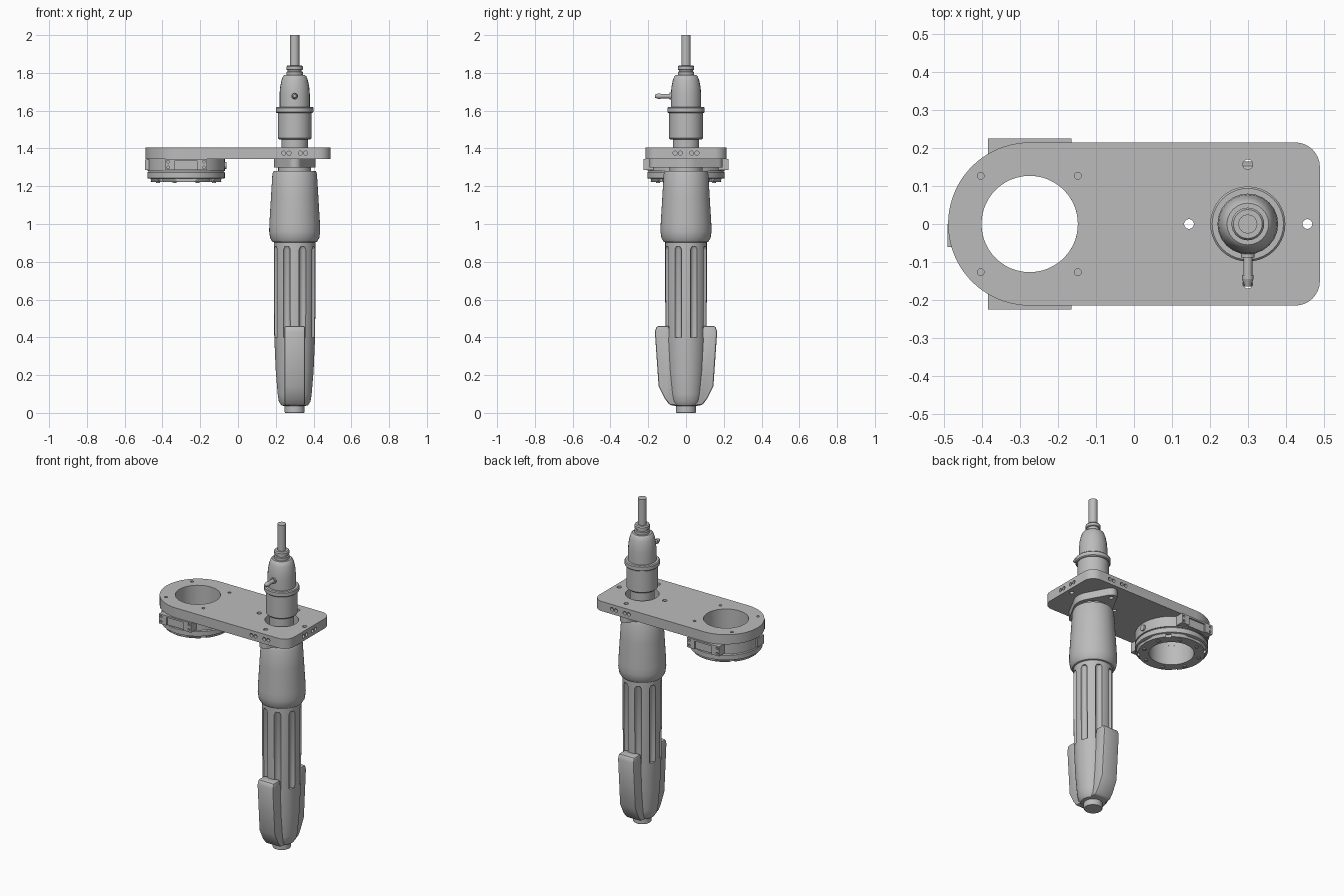
import bpy, bmesh
from math import sin, cos, pi, radians
from mathutils import Matrix, Vector

if "Cube" in bpy.data.objects:
    bpy.data.objects.remove(bpy.data.objects["Cube"])

grey = bpy.data.materials.new("satin_grey")
grey.use_nodes = True
grey.diffuse_color = (0.5, 0.5, 0.5, 1)
bsdf = next(n for n in grey.node_tree.nodes if n.type == 'BSDF_PRINCIPLED')
bsdf.inputs["Base Color"].default_value = (0.5, 0.5, 0.5, 1)

parts = []
TOOL = (0.3, 0)      # axis of the hand tool
RING = (-0.275, 0)   # axis of the adapter ring


def finish(bm, name, helper=False):
    bmesh.ops.recalc_face_normals(bm, faces=bm.faces)
    mesh = bpy.data.meshes.new(name)
    bm.to_mesh(mesh)
    bm.free()
    mesh.materials.append(grey)
    ob = bpy.data.objects.new(name, mesh)
    bpy.context.collection.objects.link(ob)
    ob.hide_render = helper
    if not helper:
        parts.append(ob)
    return ob


def lathe(name, profile, centre, segs=40, hollow=False):
    """Turn (radius, z) points; a hollow profile closes on itself."""
    bm = bmesh.new()
    rows = [[bm.verts.new((centre[0] + r * cos(2 * pi * i / segs),
                           centre[1] + r * sin(2 * pi * i / segs), z))
             for i in range(segs)] for r, z in profile]
    pairs = list(zip(rows, rows[1:]))
    if hollow:
        pairs.append((rows[-1], rows[0]))
    else:
        bm.faces.new(rows[0])
        bm.faces.new(rows[-1])
    for a, b in pairs:
        for i in range(segs):
            j = (i + 1) % segs
            bm.faces.new((a[i], a[j], b[j], b[i]))
    return finish(bm, name)


def prism(name, points, depth):
    """Extrude a ring of 3D points along a vector."""
    bm = bmesh.new()
    face = bm.faces.new([bm.verts.new(p) for p in points])
    new = bmesh.ops.extrude_face_region(bm, geom=[face])["geom"]
    bmesh.ops.translate(bm, vec=depth, verts=[v for v in new if isinstance(v, bmesh.types.BMVert)])
    return finish(bm, name)


def arc(cx, cy, r, start, end, n, z):
    return [Vector((cx + r * cos(radians(start + (end - start) * i / n)),
                    cy + r * sin(radians(start + (end - start) * i / n)), z))
            for i in range(n + 1)]


def add_rod(bm, a, b, r, r2=None, segs=20):
    a, b = Vector(a), Vector(b)
    turn = (b - a).to_track_quat('Z', 'Y').to_matrix().to_4x4()
    bmesh.ops.create_cone(bm, cap_ends=True, segments=segs, radius1=r,
                          radius2=r if r2 is None else r2, depth=(b - a).length,
                          matrix=Matrix.Translation((a + b) / 2) @ turn)


def add_box(bm, centre, size, spin=0):
    bmesh.ops.create_cube(bm, size=1, matrix=Matrix.Translation(centre)
                          @ Matrix.Rotation(spin, 4, 'Z') @ Matrix.Diagonal((*size, 1)))


def apply_modifiers(ob):
    bpy.context.view_layer.update()
    dep = bpy.context.evaluated_depsgraph_get()
    mesh = bpy.data.meshes.new_from_object(ob.evaluated_get(dep))
    ob.modifiers.clear()
    ob.data = mesh


def cut(ob, bm):
    tool = finish(bm, "cutter", helper=True)
    mod = ob.modifiers.new("cut", 'BOOLEAN')
    mod.operation, mod.solver, mod.object = 'DIFFERENCE', 'EXACT', tool
    apply_modifiers(ob)
    bpy.data.objects.remove(tool)


def bevel(ob, width, segs=2):
    mod = ob.modifiers.new("bevel", 'BEVEL')
    mod.width, mod.segments = width, segs
    apply_modifiers(ob)


# Mounting plate: one round end, one end with rounded corners
outline = (arc(-0.275, 0, 0.215, 90, 270, 40, 1.345)
           + arc(0.425, -0.15, 0.065, 270, 360, 8, 1.345)
           + arc(0.425, 0.15, 0.065, 0, 90, 8, 1.345))
plate = prism("mounting_plate", outline, (0, 0, 0.06))
bm = bmesh.new()
holes = [(-0.276 + sx * 0.128, sy * 0.127, 0.009) for sx in (-1, 1) for sy in (-1, 1)]
holes += [(0.145, 0, 0.013), (0.457, 0, 0.013), (0.3, 0.157, 0.013), (0.3, -0.157, 0.013)]
for x, y, r in holes + [(*RING, 0.127), (*TOOL, 0.095)]:
    add_rod(bm, (x, y, 1.3), (x, y, 1.45), r, segs=48 if r > 0.05 else 16)
for d in (-0.058, -0.03, 0.03, 0.058):
    add_rod(bm, (0.47, d, 1.375), (0.5, d, 1.375), 0.011, segs=14)
    for s in (-1, 1):
        add_rod(bm, (0.3 + d, s * 0.195, 1.375), (0.3 + d, s * 0.23, 1.375), 0.011, segs=14)
cut(plate, bm)

# Lozenge flange that clamps the tool beneath the plate
outline = (arc(0.3, 0, 0.11, -28.5, 28.5, 10, 1.3) + arc(0.3, 0.157, 0.035, 28.5, 151.5, 10, 1.3)
           + arc(0.3, 0, 0.11, 151.5, 208.5, 10, 1.3) + arc(0.3, -0.157, 0.035, 208.5, 331.5, 10, 1.3))
flange = prism("clamp_flange", outline, (0, 0, 0.045))
bm = bmesh.new()
for y in (-0.157, 0.157):
    add_rod(bm, (0.3, y, 1.25), (0.3, y, 1.4), 0.013, segs=16)
cut(flange, bm)

# Adapter ring: upper collar and chamfered lower ring
lathe("ring_collar", [(0.127, 1.28), (0.205, 1.28), (0.205, 1.345), (0.127, 1.345)],
      RING, 64, hollow=True)
lower = lathe("ring_lower", [(0.127, 1.223), (0.188, 1.223), (0.197, 1.24), (0.205, 1.243),
                             (0.205, 1.272), (0.198, 1.28), (0.127, 1.28)], RING, 64, hollow=True)
bm = bmesh.new()
for k in range(8):
    a = k * pi / 4
    at = lambda r, z: (RING[0] + r * cos(a), r * sin(a), z)
    if k % 2 == 0:
        add_box(bm, at(0.2, 1.233), (0.03, 0.11, 0.014), a)
    else:
        add_box(bm, at(0.195, 1.225), (0.03, 0.03, 0.03), a)
cut(lower, bm)
bm = bmesh.new()
for k in range(8):
    a = (k + 0.5) * pi / 4
    x, y = RING[0] + 0.16 * cos(a), 0.16 * sin(a)
    add_rod(bm, (x, y, 1.218), (x, y, 1.226), 0.011, segs=12)
finish(bm, "ring_screws")

# Side clamps with screw holes in their ears
for s, side in ((-1, "front"), (1, "back")):
    bm = bmesh.new()
    add_box(bm, (-0.275, s * 0.197, 1.315), (0.22, 0.056, 0.06))
    clamp = finish(bm, side + "_ring_clamp")
    bm = bmesh.new()
    add_box(bm, (-0.275, s * 0.225, 1.29), (0.116, 0.02, 0.09))
    for x in (-0.095, 0.095):
        for z in (1.3, 1.33):
            add_rod(bm, (RING[0] + x, s * 0.212, z), (RING[0] + x, s * 0.24, z), 0.007, segs=12)
    cut(clamp, bm)
bm = bmesh.new()
add_box(bm, (-0.47, -0.03, 1.313), (0.044, 0.06, 0.055))
finish(bm, "ring_latch")
bm = bmesh.new()
add_rod(bm, (-0.09, 0, 1.31), (-0.06, 0, 1.31), 0.018)
finish(bm, "ring_lock_screw")

# Fluted grip, tapering to the tip
grip = lathe("fluted_grip", [(0.05, 0.035), (0.07, 0.04), (0.084, 0.06), (0.09, 0.1), (0.1, 0.22),
                             (0.108, 0.4), (0.11, 0.6), (0.11, 0.92)], TOOL, 48)
bm = bmesh.new()
for k in range(8):
    a = (k + 0.5) * pi / 4
    x, y = 0.3 + 0.112 * cos(a), 0.112 * sin(a)
    add_rod(bm, (x, y, 0.4), (x, y, 0.865), 0.02, segs=16)
    add_rod(bm, (x, y, 0.865), (x, y, 0.88), 0.02, 0.012, segs=16)
cut(grip, bm)
lathe("grip_tip", [(0.05, 0), (0.053, 0.005), (0.053, 0.04)], TOOL)

# Front and back levers
for s, side in ((-1, "front"), (1, "back")):
    shape = [(0.04, 0.04), (0.085, 0.04), (0.112, 0.075), (0.145, 0.14),
             (0.165, 0.43), (0.155, 0.46), (0.09, 0.46)]
    lever = prism(side + "_lever", [(0.245, s * y, z) for y, z in shape], (0.11, 0, 0))
    bevel(lever, 0.01)

# Upper barrel and neck
lathe("upper_barrel", [(0.1, 0.9), (0.118, 0.906), (0.13, 0.925), (0.135, 0.96), (0.134, 1.0),
                       (0.125, 1.15), (0.118, 1.265), (0.112, 1.28), (0.08, 1.282)], TOOL, 48)
lathe("barrel_neck", [(0.087, 1.27), (0.087, 1.305)], TOOL)

# Connector above the plate
lathe("connector_neck", [(0.07, 1.33), (0.07, 1.46)], TOOL)
lathe("connector_sleeve", [(0.082, 1.447), (0.089, 1.454), (0.089, 1.6)], TOOL)
lathe("connector_rim", [(0.094, 1.588), (0.099, 1.593), (0.099, 1.615), (0.094, 1.62)], TOOL)
lathe("connector_dome", [(0.08, 1.61), (0.08, 1.69), (0.077, 1.725), (0.07, 1.76),
                         (0.062, 1.782), (0.055, 1.788)], TOOL, 24)
lathe("cable_collar", [(0.043, 1.78), (0.043, 1.805), (0.037, 1.808), (0.037, 1.814),
                       (0.043, 1.817), (0.043, 1.833), (0.038, 1.84)], TOOL, 32)
lathe("cable", [(0.025, 1.83), (0.025, 2.0)], TOOL, 24)

# Side nozzle on the connector
bm = bmesh.new()
add_rod(bm, (0.3, -0.06, 1.677), (0.3, -0.088, 1.677), 0.018)
add_rod(bm, (0.3, -0.08, 1.677), (0.3, -0.14, 1.677), 0.012)
add_rod(bm, (0.3, -0.135, 1.677), (0.3, -0.145, 1.677), 0.015)
add_rod(bm, (0.3, -0.145, 1.677), (0.3, -0.165, 1.677), 0.015, 0.008)
finish(bm, "side_nozzle")

# Smooth curved surfaces, keep edges sharp
bpy.ops.object.select_all(action='DESELECT')
for ob in parts:
    ob.select_set(True)
bpy.context.view_layer.objects.active = parts[0]
bpy.ops.object.shade_smooth_by_angle(angle=radians(30))
